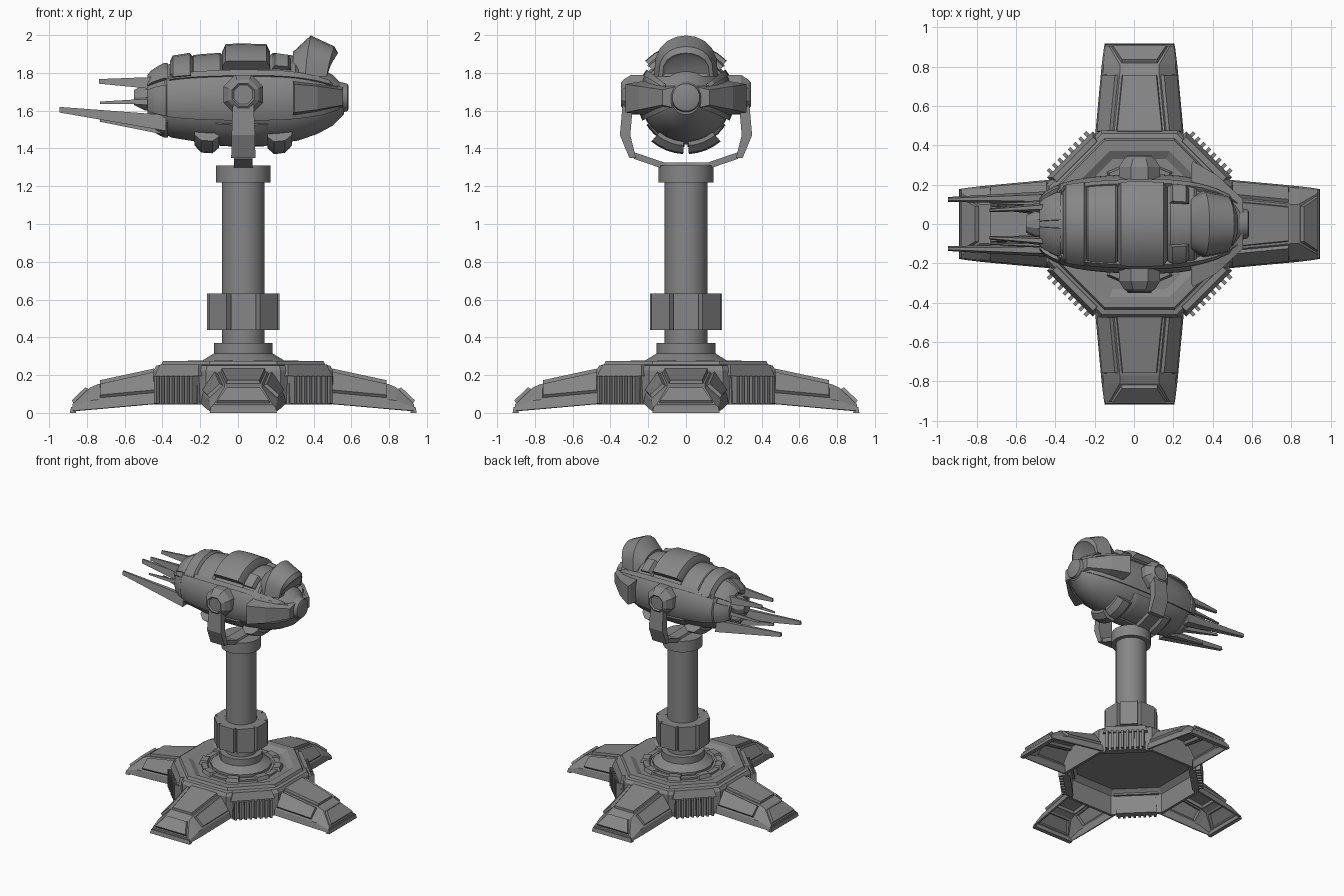
import bpy, bmesh, math
from math import sin, cos, pi, radians
from mathutils import Matrix, Vector

if "Cube" in bpy.data.objects:
    bpy.data.objects.remove(bpy.data.objects["Cube"], do_unlink=True)

metal = bpy.data.materials.new("grey metal")
metal.use_nodes = True
GREY = (0.24, 0.24, 0.24, 1)
metal.diffuse_color = GREY
metal.node_tree.nodes["Principled BSDF"].inputs["Base Color"].default_value = GREY

CX = 0.028      # pedestal axis
AXIS_Z = 1.655  # pod axis height


def finish(name, bm, smooth=False):
    bmesh.ops.recalc_face_normals(bm, faces=bm.faces)
    mesh = bpy.data.meshes.new(name)
    bm.to_mesh(mesh)
    bm.free()
    mesh.materials.append(metal)
    ob = bpy.data.objects.new(name, mesh)
    bpy.context.collection.objects.link(ob)
    if smooth:
        bpy.ops.object.select_all(action='DESELECT')
        ob.select_set(True)
        bpy.context.view_layer.objects.active = ob
        bpy.ops.object.shade_smooth_by_angle(angle=radians(28))
    return ob


def loft_bm(rings):
    bm = bmesh.new()
    rows = [[bm.verts.new(p) for p in ring] for ring in rings]
    n = len(rows[0])
    for a, b in zip(rows, rows[1:]):
        for i in range(n):
            bm.faces.new((a[i], a[(i + 1) % n], b[(i + 1) % n], b[i]))
    bm.faces.new(rows[0][::-1])
    bm.faces.new(rows[-1])
    bmesh.ops.recalc_face_normals(bm, faces=bm.faces)
    bm.normal_update()
    return bm


def loft(name, rings, smooth=False):
    return finish(name, loft_bm(rings), smooth)


def lathe(name, profile, n, origin=(CX, 0, 0), turn=None, smooth=True):
    """Profile of (apothem, height) pairs turned about a local z axis."""
    turn = turn or Matrix()
    rings = []
    for r, h in profile:
        r = r / cos(pi / n)
        ring = [Vector((r * cos((i + .5) * 2 * pi / n), r * sin((i + .5) * 2 * pi / n), h)) for i in range(n)]
        rings.append([turn @ p + Vector(origin) for p in ring])
    return loft(name, rings, smooth)


def around(ob, angle):
    ob.data.transform(Matrix.Translation((CX, 0, 0)) @ Matrix.Rotation(angle, 4, 'Z'))
    return ob


def block(name, x0, x1, y0, y1, z0, z1, taper=0):
    t = taper
    return loft(name, [[(x0, y0, z0), (x1, y0, z0), (x1, y1, z0), (x0, y1, z0)],
                       [(x0 + t, y0 + t, z1), (x1 - t, y0 + t, z1), (x1 - t, y1 - t, z1), (x0 + t, y1 - t, z1)]])


# ---- base hub: thin octagonal shell, open below, with a sunken top
lathe("base_hub", [(.33, .235), (.41, .235), (.45, .2), (.452, .045), (.472, .045), (.475, .225),
                   (.46, .25), (.435, .255), (.425, .275), (.37, .275), (.33, .25)], 8, smooth=False)
lathe("hub_ring", [(.29, .24), (.29, .265), (.25, .265), (.24, .255)], 32)
for i in range(8):
    around(block("hub_ring_lug", .235, .31, -.055, .055, .245, .278, .012), (i + .5) * pi / 4)

# ---- vents on the diagonal hub sides
for q in range(4):
    turn = pi / 4 + q * pi / 2
    around(block("vent_box", .44, .492, -.15, .15, .045, .2, .008), turn)
    around(block("vent_cap", .43, .5, -.165, .165, .195, .255, .02), turn)
    for i in range(8):
        y = (i - 3.5) * .038
        around(block("vent_rib", .48, .525, y - .009, y + .009, .05, .195), turn)

# ---- four hollow legs with raised panels: radius, base width/height, shoulder, top
STATIONS = [(.455, .225, .05, .215, .1, .13, .22), (.77, .196, .022, .186, .07, .1, .152),
            (.81, .192, .019, .182, .065, .1, .135), (.905, .18, .011, .172, .03, .155, .045)]
for q in range(4):
    rings = []
    for r, wb, zb, wm, zm, wt, zt in STATIONS:
        half = [(wb, zb), (wm, zm), (wt, zt)]
        rings.append([(r, y, z) for y, z in half] + [(r, -y, z) for y, z in half[::-1]])
    bm = loft_bm(rings)
    panels = [f for f in bm.faces if f.normal.z > .2 and f.calc_area() > .01]
    hidden = [f for f in bm.faces if f.normal.z < -.5 or f.normal.x < -.9]
    bmesh.ops.inset_individual(bm, faces=panels, thickness=.016, depth=0)
    bmesh.ops.inset_individual(bm, faces=panels, thickness=.006, depth=.018)
    bmesh.ops.delete(bm, geom=hidden, context='FACES')
    leg = around(finish("leg", bm), q * pi / 2)
    wall = leg.modifiers.new("wall", 'SOLIDIFY')
    wall.thickness = .012
    wall.offset = -1
    around(block("foot_edge", .885, .918, -.178, .178, .0, .03, .006), q * pi / 2)

# ---- column
lathe("column_foot", [(.22, .24), (.22, .275), (.155, .315), (.155, .37), (.11, .37)], 16)
lathe("column", [(.113, .3), (.113, 1.25)], 32)
lathe("column_sleeve", [(.16, .44), (.16, .63)], 24)
for i in range(8):
    around(block("sleeve_segment", .12, .191, -.066, .066, .438, .632), i * pi / 4)
lathe("column_head", [(.145, 1.22), (.145, 1.31), (.1, 1.31)], 32)

# ---- yoke holding the pod
block("yoke_seat", CX - .058, CX + .058, -.13, .13, 1.285, 1.325, .015)
for s in (1, -1):
    path = [(.1, 1.285, 1.32), (.275, 1.345, 1.38)]
    loft("yoke_foot", [[(CX - .05, s * y, a), (CX + .05, s * y, a), (CX + .05, s * y, b), (CX - .05, s * y, b)]
                       for y, a, b in path])
    path = [(.265, .3, 1.35, .064), (.295, .35, 1.47, .062), (.28, .335, 1.64, .055)]
    loft("yoke_arm", [[(CX - w, s * a, z), (CX + w, s * a, z), (CX + w, s * b, z), (CX - w, s * b, z)]
                      for a, b, z, w in path])
    lathe("pivot", [(.105, .2), (.105, .29), (.08, .33), (.06, .345), (.05, .335)], 8,
          (CX, 0, 1.685), Matrix.Rotation(-s * pi / 2, 3, 'X'), False)

# ---- pod hull
HULL = [(-.48, .125), (-.42, .165), (-.35, .198), (-.2, .222), (0, .235), (.2, .23),
        (.32, .213), (.42, .178), (.5, .135), (.56, .075)]


def radius(x):
    for (xa, ra), (xb, rb) in zip(HULL, HULL[1:]):
        if x <= xb:
            return ra + (rb - ra) * (x - xa) / (xb - xa)
    return HULL[-1][1]


lathe("pod_hull", [(.09, -.40), (.1, -.46)] + [(r, x) for x, r in HULL], 32,
      (0, 0, AXIS_Z), Matrix.Rotation(pi / 2, 3, 'Y'))
lathe("nose_cap", [(.085, .53), (.072, .58), (.06, .585)], 16, (0, 0, 1.67), Matrix.Rotation(pi / 2, 3, 'Y'))


def plate(name, x0, x1, a0, a1, rise, edge=.015, steps=8, spans=6):
    """Curved plate over the hull; angles in degrees from straight up."""
    xs = [x0] + [x0 + edge + (x1 - x0 - 2 * edge) * i / spans for i in range(spans + 1)] + [x1]
    angles = [radians(a0 + (a1 - a0) * i / steps) for i in range(steps + 1)]
    rings = []
    for k, x in enumerate(xs):
        top = rise * (.4 if k in (0, len(xs) - 1) else 1)
        arcs = [(a, radius(x) + top) for a in angles] + [(a, radius(x) - .02) for a in angles[::-1]]
        rings.append([(x, r * sin(a), AXIS_Z + r * cos(a)) for a, r in arcs])
    return loft(name, rings, True)


# ---- armour over the hull
plate("rear_band", -.36, -.24, -58, 58, .038)
plate("mid_band", -.25, -.08, -52, 52, .022)
plate("top_plate", -.085, .17, -46, 46, .066, .02)
plate("front_band", .17, .32, -52, 52, .02)
for s in (1, -1):
    plate("side_band", -.39, .54, s * 56, s * 115, .02, spans=12)
    plate("top_lug", .18, .28, s * 25, s * 48, .045)
    plate("side_rail", -.37, .5, s * 52, s * 60, .03, steps=2, spans=12)
    plate("belly_band", -.12, .16, s * 122, s * 178, .012)
    for x in (-.23, .155):
        plate("belly_lug", x, x + .13, s * 140, s * 177, .055, .035, 4)
    # flared cheek panel beside the nose
    cheek = [(.29, .17, .3, 1.57, 1.765), (.3, .17, .32, 1.57, 1.76), (.42, .1, .25, 1.585, 1.75),
             (.555, .04, .125, 1.61, 1.73)]
    loft("cheek_panel", [[(x, s * a, z0), (x, s * b, z0 + .02), (x, s * b, z1 - .02), (x, s * a, z1)]
                         for x, a, b, z0, z1 in cheek])

# ---- sight hood
rings = []
for x, w, top, lean in [(.29, .14, 1.91, 0), (.385, .17, 1.998, -.03), (.51, .145, 1.94, -.04), (.53, .125, 1.905, -.06)]:
    rings.append([(x + lean * (1 - sin(a)), w * cos(a), 1.78 + (top - 1.78) * max(sin(a), 0) ** .7)
                  for a in [i * pi / 10 for i in range(11)]])
bm = loft_bm(rings)
front = [f for f in bm.faces if len(f.verts) > 4 and f.calc_center_median().x > .45]
bmesh.ops.inset_region(bm, faces=front, thickness=.02, depth=-.01)
finish("sight_hood", bm, True)

# ---- tail: petals, core and trailing blades
for i in range(6):
    plate("tail_petal", -.48, -.37, i * 60 + 6, i * 60 + 54, .02, .02, 4, 3)
lathe("tail_core", [(.07, -.38), (.07, -.49), (.04, -.55), (.03, -.55)], 10,
      (0, 0, 1.67), Matrix.Rotation(pi / 2, 3, 'Y'), False)


def blade(name, base, tip, height, width):
    rings = []
    for (x, y, z), k in ((base, 1), (tip, .35)):
        h, w = height * k / 2, width * k / 2
        rings.append([(x, y - w, z - h), (x, y + w, z - h), (x, y + w * .5, z + h), (x, y - w * .5, z + h)])
    loft(name, rings)


for s in (1, -1):
    blade("long_blade", (-.38, s * .135, 1.535), (-.945, s * .125, 1.605), .085, .07)
    blade("low_blade", (-.4, s * .06, 1.5), (-.73, s * .085, 1.55), .05, .045)
    blade("high_blade", (-.4, s * .09, 1.745), (-.735, s * .07, 1.755), .07, .05)
    blade("thin_blade", (-.4, s * .11, 1.65), (-.73, s * .1, 1.642), .035, .03)
